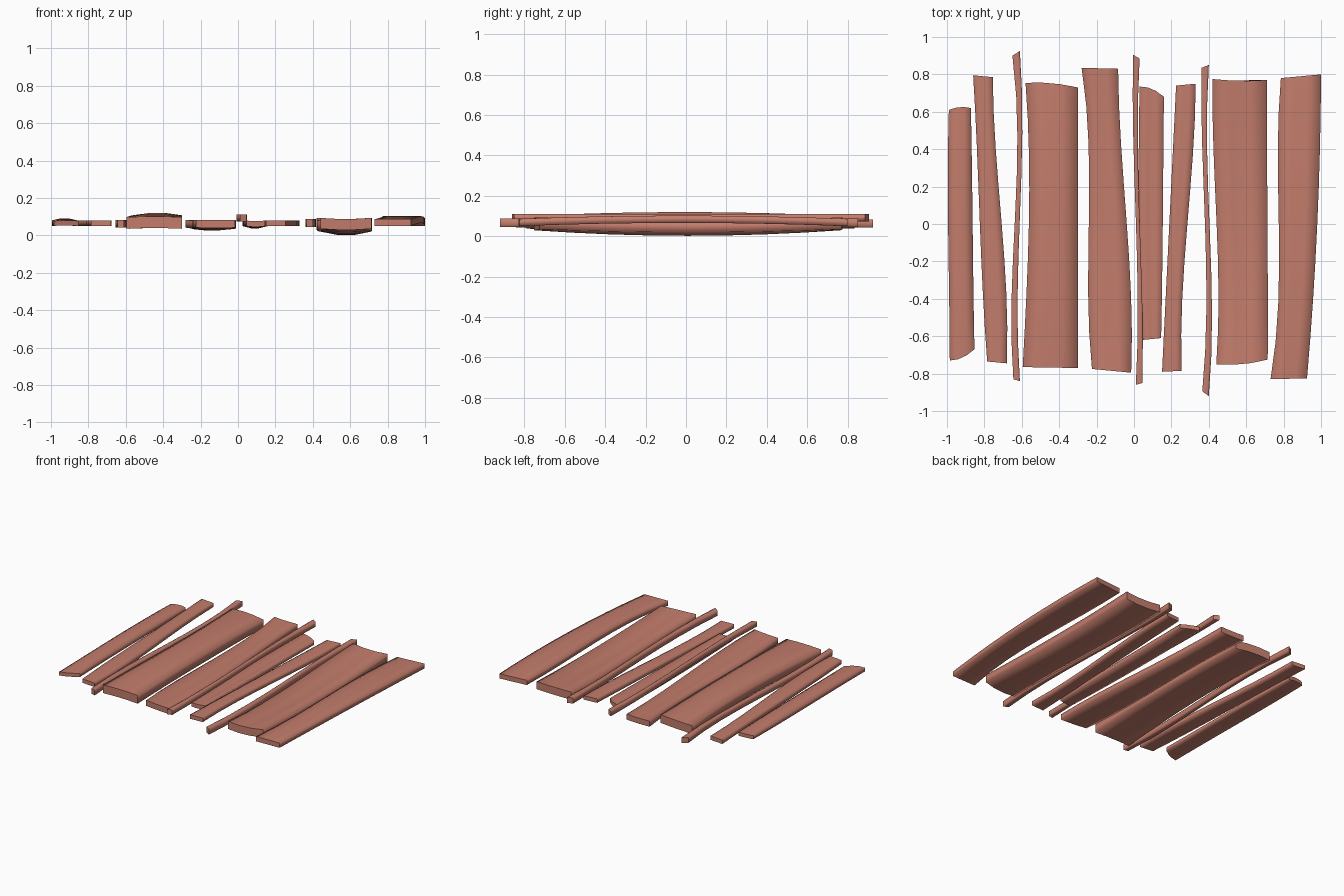
import bpy
import bmesh

default_cube = bpy.data.objects.get("Cube")
if default_cube:
    bpy.data.objects.remove(default_cube, do_unlink=True)

# Single timber colour
timber = bpy.data.materials.new("reddish_timber")
timber.use_nodes = True
colour = (0.545, 0.205, 0.15, 1)
timber.diffuse_color = colour
shader = timber.node_tree.nodes["Principled BSDF"]
shader.inputs["Base Color"].default_value = colour
shader.inputs["Roughness"].default_value = 0.8

ROWS = 9
COLUMNS = 4


def cubic(points, t):
    """Smooth curve passing through four evenly spaced values."""
    total = 0
    for i, value in enumerate(points):
        weight = 1
        for j in range(len(points)):
            if j != i:
                weight *= (3 * t - j) / (i - j)
        total += value * weight
    return total


def blend(pair, t):
    return pair[0] + (pair[1] - pair[0]) * t


def cut_line(ends, bulge, u):
    """Y position of a saw cut across the board, optionally bulged."""
    return blend(ends, u) + bulge * 4 * u * (1 - u)


def board(name, left, right, front, back, base, thickness,
          bow=0, arch=0, front_bulge=0, back_bulge=0):
    """Warped board: side edges run front to back, cuts run left to right."""
    bm = bmesh.new()
    rings = []
    for row in range(ROWS):
        t = row / (ROWS - 1)
        hump = 4 * t * (1 - t)
        upper, lower = [], []
        for col in range(COLUMNS):
            u = col / (COLUMNS - 1)
            x = blend((cubic(left, t), cubic(right, t)), u)
            y = blend((cut_line(front, front_bulge, u),
                       cut_line(back, back_bulge, u)), t)
            z = base + bow * hump + arch * 4 * u * (1 - u) * (0.3 + 0.7 * hump)
            lower.append(bm.verts.new((x, y, z)))
            upper.append(bm.verts.new((x, y, z + thickness)))
        rings.append(lower + upper[::-1])

    # Long faces are smooth, saw cuts are flat with crisp edges
    count = len(rings[0])
    for near, far in zip(rings, rings[1:]):
        for i in range(count):
            j = (i + 1) % count
            bm.faces.new((near[i], near[j], far[j], far[i])).smooth = True
    for ring in (rings[0], rings[-1]):
        cap = bm.faces.new(ring)
        for edge in cap.edges:
            edge.smooth = False
    bmesh.ops.recalc_face_normals(bm, faces=bm.faces)

    mesh = bpy.data.meshes.new(name)
    bm.to_mesh(mesh)
    bm.free()
    mesh.materials.append(timber)
    obj = bpy.data.objects.new(name, mesh)
    bpy.context.collection.objects.link(obj)
    return obj


# Boards and thin battens, in order along x
board("short_end_board",
      left=(-.985, -.99, -.995, -.99), right=(-.853, -.86, -.865, -.872),
      front=(-.73, -.67), back=(.61, .62), base=.05, thickness=.027,
      bow=.003, arch=.012, front_bulge=-.015, back_bulge=.01)

board("narrow_board_right",
      left=(-.785, -.815, -.835, -.86), right=(-.68, -.69, -.73, -.755),
      front=(-.735, -.745), back=(.795, .785), base=.05, thickness=.03)

board("batten_right",
      left=(-.645, -.65, -.625, -.65), right=(-.61, -.62, -.6, -.61),
      front=(-.83, -.84), back=(.9, .925), base=.042, thickness=.04)

board("wide_board_right",
      left=(-.595, -.57, -.56, -.58), right=(-.3, -.3, -.3, -.3),
      front=(-.765, -.77), back=(.755, .73), base=.035, thickness=.062,
      bow=.01, arch=.014, back_bulge=.01)

board("middle_board",
      left=(-.225, -.245, -.24, -.28), right=(-.015, -.022, -.06, -.085),
      front=(-.775, -.795), back=(.835, .83), base=.041, thickness=.042,
      bow=-.008, arch=-.008)

board("batten_middle",
      left=(.01, .018, 0, -.005), right=(.045, .04, .022, .03),
      front=(-.86, -.85), back=(.905, .885), base=.073, thickness=.037)

board("short_middle_board",
      left=(.045, .03, .025, .03), right=(.145, .152, .156, .16),
      front=(-.62, -.61), back=(.735, .68), base=.049, thickness=.03,
      arch=-.013, back_bulge=.015)

board("narrow_board_left",
      left=(.15, .175, .2, .225), right=(.255, .265, .305, .33),
      front=(-.79, -.785), back=(.74, .75), base=.05, thickness=.03)

board("batten_left",
      left=(.365, .387, .37, .36), right=(.4, .415, .394, .4),
      front=(-.895, -.92), back=(.835, .85), base=.045, thickness=.042)

board("wide_board_left",
      left=(.44, .45, .43, .42), right=(.715, .715, .712, .71),
      front=(-.75, -.725), back=(.775, .77), base=.035, thickness=.058,
      bow=-.015, arch=-.02, front_bulge=-.012, back_bulge=-.007)

board("long_end_board",
      left=(.73, .775, .77, .785), right=(.925, .965, .99, 1),
      front=(-.83, -.825), back=(.78, .8), base=.05, thickness=.036,
      bow=.016)
